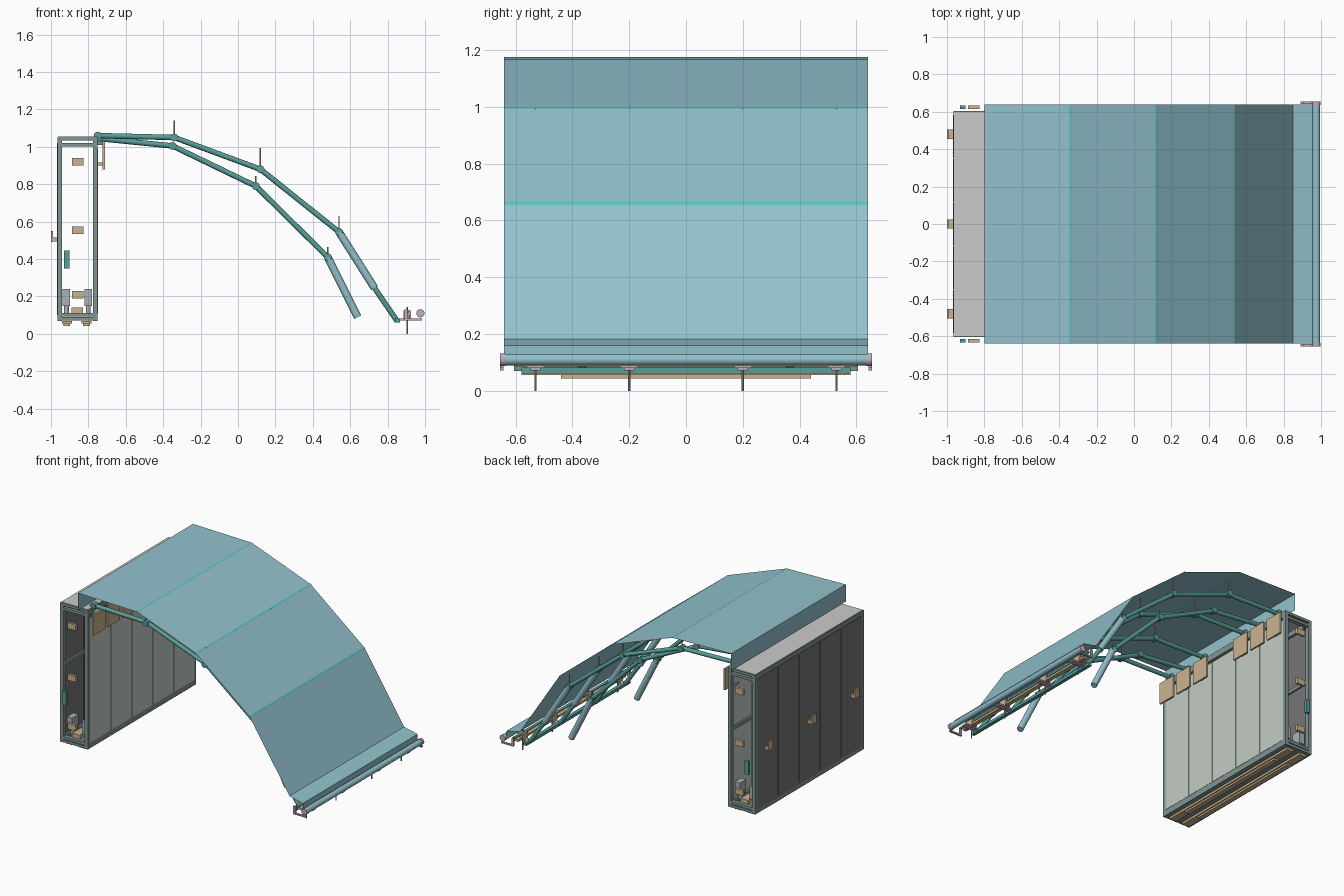
import bpy
from mathutils import Vector

if "Cube" in bpy.data.objects:
    bpy.data.objects.remove(bpy.data.objects["Cube"])


def material(name, rgb):
    m = bpy.data.materials.new(name)
    m.diffuse_color = (*rgb, 1)
    m.use_nodes = True
    m.node_tree.nodes["Principled BSDF"].inputs["Base Color"].default_value = m.diffuse_color
    return m


TEAL = material("teal", (0.10, 0.34, 0.32))
BLUE = material("pale_blue", (0.29, 0.54, 0.61))
STRIP = material("bright_teal", (0.12, 0.55, 0.52))
TAN = material("tan", (0.60, 0.45, 0.27))
FRAME = material("frame_green_grey", (0.22, 0.30, 0.29))
PANEL = material("pale_panel", (0.55, 0.61, 0.56))
DARK = material("dark_panel", (0.18, 0.18, 0.18))
MAUVE = material("mauve", (0.52, 0.42, 0.52))
STEEL = material("steel", (0.40, 0.44, 0.50))
CAP = material("cap_grey", (0.62, 0.63, 0.60))


def box(name, x, y, z, mat):
    """Box from (min, max) ranges."""
    bpy.ops.mesh.primitive_cube_add(size=1, location=[(r[0] + r[1]) / 2 for r in (x, y, z)])
    o = bpy.context.object
    o.name = name
    o.scale = [r[1] - r[0] for r in (x, y, z)]
    o.data.materials.append(mat)
    return o


def tube(name, a, b, r, mat, sides=14):
    """Round bar between two points."""
    a, b = Vector(a), Vector(b)
    d = b - a
    bpy.ops.mesh.primitive_cylinder_add(vertices=sides, radius=r, depth=d.length, location=(a + b) / 2)
    o = bpy.context.object
    o.name = name
    o.rotation_euler = d.to_track_quat('Z', 'Y').to_euler()
    o.data.materials.append(mat)
    bpy.ops.object.shade_smooth_by_angle()
    return o


def sheet(name, profile, half, mat):
    """Thin sheet: an x/z profile swept along y."""
    verts = [(x, s * half, z) for x, z in profile for s in (-1, 1)]
    faces = [(2 * i, 2 * i + 2, 2 * i + 3, 2 * i + 1) for i in range(len(profile) - 1)]
    me = bpy.data.meshes.new(name)
    me.from_pydata(verts, [], faces)
    me.materials.append(mat)
    o = bpy.data.objects.new(name, me)
    bpy.context.collection.objects.link(o)
    return o


# Awning fabric with folded rear and front valance
FABRIC = [(-0.80, 1.055), (-0.80, 1.175), (-0.34, 1.165), (0.12, 0.995), (0.54, 0.66),
          (0.85, 0.183), (0.955, 0.16), (0.955, 0.12)]
sheet("awning_fabric", FABRIC, 0.64, BLUE)

# Seam strips at the folds
for i in (2, 3, 4):
    p, q, n = (Vector(FABRIC[k]) for k in (i, i - 1, i + 1))
    pts = [p + (q - p).normalized() * 0.007, p, p + (n - p).normalized() * 0.007]
    sheet("fabric_seam", [(v.x, v.y + 0.001) for v in pts], 0.64, STRIP)
    sheet("fabric_seam_under", [(v.x, v.y - 0.002) for v in pts], 0.64, STRIP)

# Folding arms: full-length and short ones
LONG = [(-0.75, 1.06), (-0.34, 1.05), (0.12, 0.88), (0.54, 0.545), (0.73, 0.245), (0.85, 0.07)]
SHORT = [(-0.75, 1.045), (-0.35, 1.005), (0.095, 0.79), (0.48, 0.41), (0.64, 0.09)]


def arm(name, path, y, pins):
    for i in range(len(path) - 1):
        (x0, z0), (x1, z1) = path[i], path[i + 1]
        thick = i == 3
        tube(name + "_segment", (x0, y, z0), (x1, y, z1), 0.021 if thick else 0.0145, BLUE if thick else TEAL)
        if i < 4:
            tube(name + "_joint", (x0, y - 0.02, z0), (x0, y + 0.02, z0), 0.021, TEAL)
    for i, h in pins:
        x, z = path[i]
        tube(name + "_pin", (x, y, z), (x, y, z + h), 0.004, TAN, 8)


for s in (-1, 1):
    for y in (0.53, 0.2):
        arm("long_arm", LONG, s * y, ((1, 0.09), (2, 0.115), (3, 0.085)))
    arm("short_arm", SHORT, s * 0.365, ((2, 0.055), (3, 0.055)))
    # Arm mounting plates and brackets
    for y in (0.2, 0.365, 0.53):
        c = s * y
        box("arm_plate", (-0.724, -0.712), (c - 0.067, c + 0.067), (0.88, 1.03), TAN)
        box("arm_bracket", (-0.765, -0.72), (c - 0.03, c + 0.03), (0.90, 0.915), TAN)
        box("arm_bracket", (-0.765, -0.72), (c - 0.03, c + 0.03), (1.01, 1.03), TEAL)

# Cabinet frame: posts, end rails and long rails
for s in (-1, 1):
    ends = tuple(sorted((s * 0.575, s * 0.605)))
    for x in (-0.953, -0.762):
        box("frame_post", (x - 0.012, x + 0.012), ends, (0.07, 1.05), FRAME)
    for z in (0.08, 0.103, 1.012, 1.043):
        box("frame_end_rail", (-0.965, -0.75), ends, (z - 0.009, z + 0.009), FRAME)
for x in (-0.953, -0.762):
    for z in (0.09, 1.03):
        box("frame_long_rail", (x - 0.012, x + 0.012), (-0.6, 0.6), (z - 0.02, z + 0.02), FRAME)
    box("frame_middle_rail", (x - 0.008, x + 0.008), (-0.58, 0.58), (0.60, 0.625), FRAME)
box("cabinet_top", (-0.962, -0.752), (-0.6, 0.6), (1.045, 1.055), CAP)
box("cabinet_floor", (-0.95, -0.76), (-0.58, 0.58), (0.072, 0.08), FRAME)

# Wall panels, five on each side
for i in range(5):
    y0, y1 = -0.585 + i * 0.234 + 0.003, -0.585 + (i + 1) * 0.234 - 0.003
    box("outer_panel", (-0.968, -0.958), (y0, y1), (0.10, 1.02), DARK)
    box("inner_panel", (-0.758, -0.748), (y0, y1), (0.11, 0.99), PANEL)

# Base runners
for x in (-0.915, -0.81):
    box("base_runner", (x - 0.027, x + 0.027), (-0.58, 0.58), (0.055, 0.07), TAN)
    box("base_runner_pad", (x - 0.018, x + 0.018), (-0.44, 0.44), (0.043, 0.055), TAN)
box("base_centre_rail", (-0.89, -0.83), (-0.58, 0.58), (0.11, 0.14), TAN)

# Boxes on the cabinet ends and back
for s in (-1, 1):
    def outward(a, b):
        return tuple(sorted((s * a, s * b)))
    for z in (0.92, 0.555, 0.21):
        box("end_block", (-0.888, -0.825), outward(0.615, 0.633), (z - 0.02, z + 0.02), TAN)
    box("control_box", (-0.93, -0.90), outward(0.615, 0.633), (0.35, 0.445), TEAL)
    for x in (-0.917, -0.80):
        box("drive_unit", (x - 0.02, x + 0.02), outward(0.50, 0.57), (0.15, 0.24), STEEL)
        tube("drive_shaft", (x, s * 0.535, 0.11), (x, s * 0.535, 0.16), 0.013, STEEL)
for y in (-0.48, 0, 0.48):
    box("back_bracket", (-1.0, -0.965), (y - 0.025, y + 0.025), (0.493, 0.515), TAN)
    box("back_bracket_plate", (-1.0, -0.99), (y - 0.025, y + 0.025), (0.49, 0.55), TAN)

# Front bar: roller, rails and end brackets
tube("front_roller", (0.975, -0.64, 0.11), (0.975, 0.64, 0.11), 0.02, BLUE, 20)
box("front_rail", (0.84, 0.865), (-0.58, 0.58), (0.062, 0.082), TEAL)
box("front_middle_rail", (0.89, 0.92), (-0.60, 0.60), (0.085, 0.10), TAN)
tube("front_rod", (0.905, -0.63, 0.12), (0.905, 0.63, 0.12), 0.009, TEAL)
for s in (-1, 1):
    tube("roller_cap", (0.975, s * 0.635, 0.11), (0.975, s * 0.655, 0.11), 0.022, MAUVE, 20)
    y = tuple(sorted((s * 0.642, s * 0.655)))
    box("end_bracket", (0.89, 0.985), y, (0.072, 0.082), MAUVE)
    box("end_bracket_upright", (0.89, 0.905), y, (0.075, 0.13), MAUVE)
    for c in (s * 0.2, s * 0.53):
        box("front_cross_plate", (0.84, 0.965), (c - 0.018, c + 0.018), (0.072, 0.082), MAUVE)
        box("front_block", (0.885, 0.925), (c - 0.03, c + 0.03), (0.08, 0.125), TAN)
        tube("ground_pin", (0.905, c, 0), (0.905, c, 0.145), 0.004, STEEL, 8)
